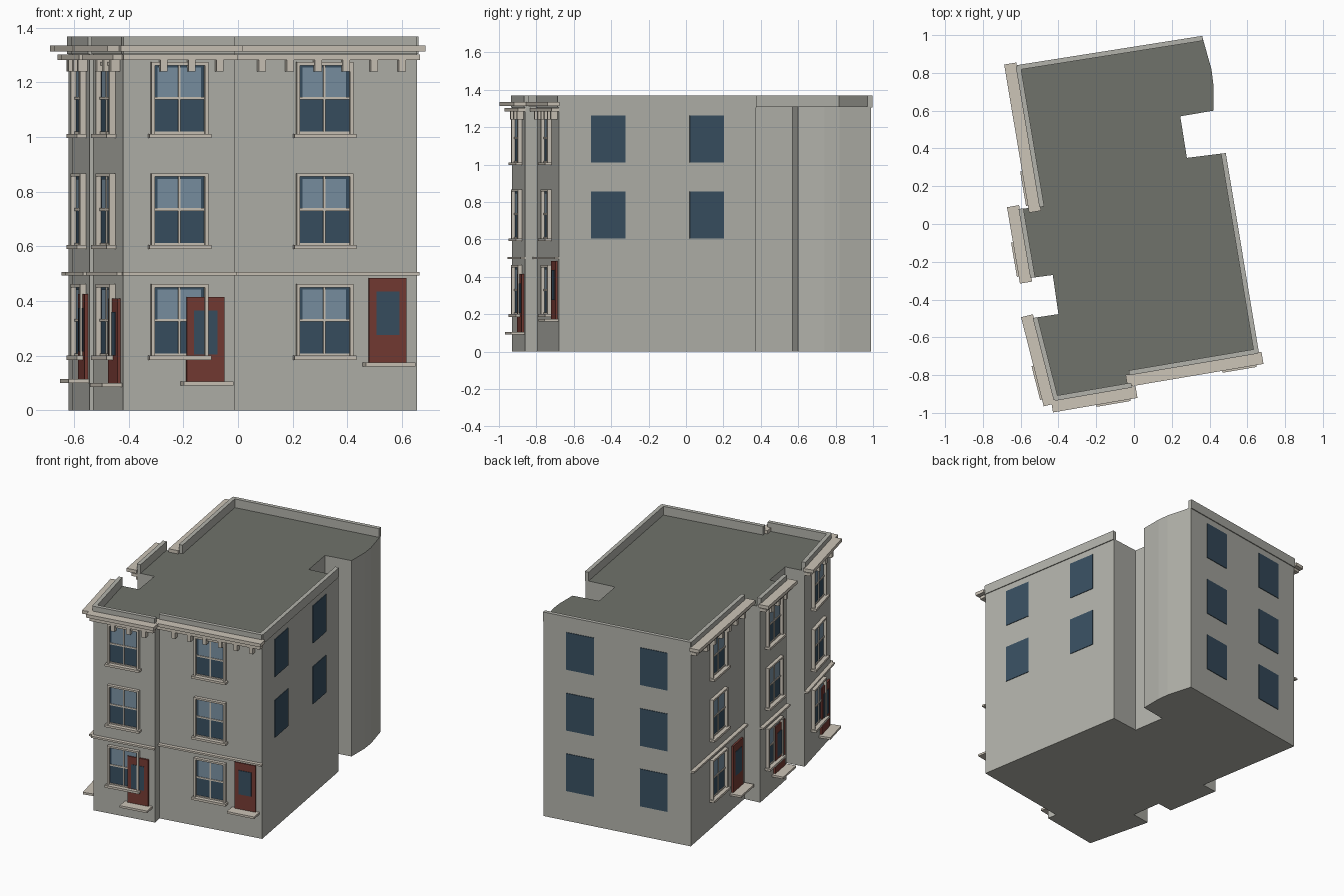
import bpy, bmesh, math
from mathutils import Vector, Matrix

if "Cube" in bpy.data.objects:
    bpy.data.objects.remove(bpy.data.objects["Cube"])


def mat(name, rgb):
    m = bpy.data.materials.new(name)
    m.diffuse_color = [((c + 0.055) / 1.055) ** 2.4 for c in rgb] + [1]
    m.use_nodes = True
    m.node_tree.nodes["Principled BSDF"].inputs["Base Color"].default_value = m.diffuse_color
    return m


WALL = mat("wall_grey", (0.70, 0.70, 0.67))
ROOF = mat("roof_grey", (0.44, 0.45, 0.42))
TRIM = mat("trim_stone", (0.80, 0.77, 0.72))
GLASS = mat("glass_dark", (0.22, 0.31, 0.38))
PALE = mat("glass_pale", (0.48, 0.57, 0.64))
DOOR = mat("door_red", (0.46, 0.23, 0.20))

# footprint, counter-clockwise from the front left corner
PTS = [(-.42, -.93), (-.012, -.86), (-.025, -.795), (.655, -.68), (.48, .375),
       (.28, .35), (.245, .57), (.42, .60), (.42, .74), (.41, .82), (.362, .99),
       (-.62, .835), (-.495, .09), (-.605, .08), (-.543, -.285), (-.43, -.27),
       (-.40, -.477), (-.53, -.497)]
FACADES = {0: .105, 2: .175, 11: .12, 13: .115, 17: .10}   # wall index: door base height
PLAIN = {3: (1, 2), 10: (0, 1, 2)}                         # wall index: floors with windows
FLOORS = (.20, .605, 1.012)
ROOF_Z = 1.31


def make(name, bm, mats):
    me = bpy.data.meshes.new(name)
    bm.normal_update()
    bm.to_mesh(me)
    bm.free()
    for m in mats:
        me.materials.append(m)
    ob = bpy.data.objects.new(name, me)
    bpy.context.collection.objects.link(ob)
    return ob


class Wall:
    """Local frame of one wall: u along it, v outwards, z up."""

    def __init__(self, i):
        a, b = Vector(PTS[i]), Vector(PTS[(i + 1) % len(PTS)])
        d = (b - a).normalized()
        self.len = (b - a).length
        self.m = Matrix(((d.x, d.y, 0, a.x), (d.y, -d.x, 0, a.y), (0, 0, 1, 0), (0, 0, 0, 1)))

    def boxes(self, name, material, spans):
        bm = bmesh.new()
        for u0, u1, v0, v1, z0, z1 in spans:
            c = Vector(((u0 + u1) / 2, (v0 + v1) / 2, (z0 + z1) / 2))
            size = Matrix.Diagonal((u1 - u0, v1 - v0, z1 - z0, 1))
            bmesh.ops.create_cube(bm, size=1, matrix=self.m @ Matrix.Translation(c) @ size)
        bmesh.ops.recalc_face_normals(bm, faces=bm.faces)
        return make(name, bm, [material])


# main body with flat roof
bm = bmesh.new()
base = bm.faces.new([bm.verts.new((x, y, 0)) for x, y in PTS])
res = bmesh.ops.extrude_face_region(bm, geom=[base])
bmesh.ops.translate(bm, vec=(0, 0, ROOF_Z), verts=[g for g in res["geom"] if isinstance(g, bmesh.types.BMVert)])
bmesh.ops.recalc_face_normals(bm, faces=bm.faces)
for f in bm.faces:
    f.material_index = int(f.calc_center_median().z > ROOF_Z - .01)
make("building_body", bm, [WALL, ROOF])


def sash_window(w, c, z):
    """Double-hung window with casing and sill."""
    h, r = .25, .093
    mid, top = z + h * .52, z + h
    w.boxes("window_glass", GLASS, [(c - r, c + r, -.01, .003, z, top)])
    w.boxes("window_upper_pane", PALE, [(c - r + .012, c + r - .012, 0, .005, mid, top - .008)])
    s = .008
    w.boxes("window_sash", TRIM, [
        (c - .004, c + .004, 0, .009, z, top),
        (c - r, c + r, 0, .009, mid - .005, mid + .005),
        (c - r, c + r, 0, .008, z, z + s)])
    w.boxes("window_casing", TRIM, [
        (c - r - .012, c - r, 0, .022, z, top + .012),
        (c + r, c + r + .012, 0, .022, z, top + .012),
        (c - r, c + r, 0, .022, top, top + .012)])
    w.boxes("window_sill", TRIM, [(c - r - .022, c + r + .022, 0, .035, z - .015, z)])


def door(w, c, z):
    w.boxes("door", DOOR, [(c - .07, c + .07, 0, .012, z, z + .31)])
    w.boxes("door_glass", GLASS, [(c - .043, c + .043, 0, .015, z + .10, z + .26)])
    w.boxes("door_step", TRIM, [(c - .092, c + .092, 0, .075, z - .014, z)])


# street facades: windows, door, bands, cornice and brackets
for i, door_z in FACADES.items():
    w = Wall(i)
    L = w.len
    for z in FLOORS:
        sash_window(w, L / 2, z)
    door(w, L - .11, door_z)
    w.boxes("string_course", TRIM, [(-.005, L + .005, 0, .025, .494, .506)])
    w.boxes("cornice", TRIM, [(-.005, L + .005, 0, .04, 1.283, 1.303),
                              (-.02, L + .02, 0, .065, 1.313, 1.335)])
    count = int((L - .08 - .06) / .104) + 1
    w.boxes("cornice_brackets", TRIM, [
        (L - .06 - k * .104 - .013, L - .06 - k * .104 + .013, 0, .035, 1.24, 1.283)
        for k in range(count)])

# plain walls: flat windows
for i, floors in PLAIN.items():
    w = Wall(i)
    w.boxes("flat_windows", GLASS, [
        (w.len * t - .093, w.len * t + .093, -.01, .004, FLOORS[f], FLOORS[f] + .25)
        for f in floors for t in (.25, .75)])

# parapets on the long straight walls
for i in (*FACADES, *PLAIN):
    w = Wall(i)
    w.boxes("parapet", WALL, [(0, w.len, -.02, .006, 1.305, 1.368)])
